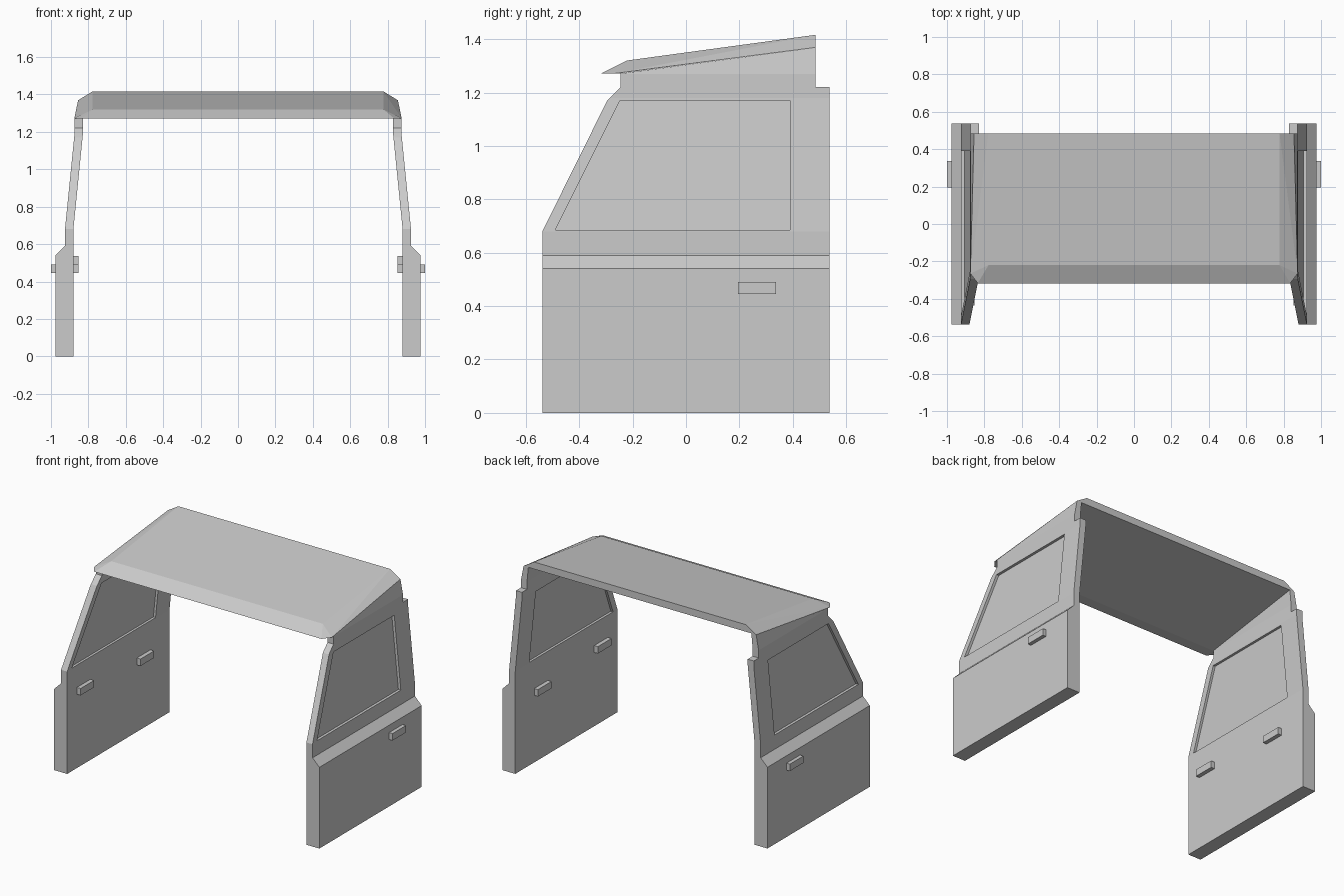
import bpy, bmesh

if "Cube" in bpy.data.objects:
    bpy.data.objects.remove(bpy.data.objects["Cube"])


def finish(name, bm):
    bmesh.ops.recalc_face_normals(bm, faces=bm.faces)
    me = bpy.data.meshes.new(name)
    bm.to_mesh(me)
    bm.free()
    ob = bpy.data.objects.new(name, me)
    bpy.context.collection.objects.link(ob)
    return ob


def loft(name, a, b):
    """Closed solid between two matching rings of points."""
    bm = bmesh.new()
    ra = [bm.verts.new(p) for p in a]
    rb = [bm.verts.new(p) for p in b]
    bm.faces.new(ra)
    bm.faces.new(rb[::-1])
    for i in range(len(ra)):
        j = (i + 1) % len(ra)
        bm.faces.new((ra[i], ra[j], rb[j], rb[i]))
    return finish(name, bm)


def side_prism(name, yz, x0, x1):
    return loft(name, [(x0, y, z) for y, z in yz], [(x1, y, z) for y, z in yz])


def box(name, x, y, z):
    return side_prism(name, [(y[0], z[0]), (y[1], z[0]), (y[1], z[1]), (y[0], z[1])], *x)


def boolean(ob, cutter, op):
    m = ob.modifiers.new("cut", 'BOOLEAN')
    m.operation, m.solver, m.object = op, 'EXACT', cutter
    bpy.context.view_layer.objects.active = ob
    bpy.ops.object.modifier_apply(modifier=m.name)
    bpy.data.objects.remove(cutter)


def mirror(ob):
    ob.modifiers.new("mirror", 'MIRROR').use_axis[0] = True


# Door: front cross-section swept along y, trimmed to the side outline
section = [(.88, 0), (.975, 0), (.975, .54), (.925, .59), (.925, .68), (.875, 1.18),
           (.874, 1.27), (.855, 1.37), (.82, 1.37), (.83, 1.27), (.83, 1.18), (.88, .68)]
outline = [(-.538, -.1), (.537, -.1), (.537, 1.22), (.485, 1.22), (.485, 1.369),
           (-.245, 1.271), (-.245, 1.22), (-.295, 1.17), (-.538, .68)]
door = loft("door", [(x, -.7, z) for x, z in section], [(x, .7, z) for x, z in section])
boolean(door, side_prism("outline_cutter", outline, .6, 1.2), 'INTERSECT')

# Window opening and leaning pane
window = [(-.49, .685), (.39, .685), (.39, 1.17), (-.247, 1.17)]
boolean(door, side_prism("window_cutter", window, .6, 1.2), 'DIFFERENCE')
pane = loft("window_pane", *[[(x - (z - .68) * .1, y, z) for y, z in window]
                             for x in (.896, .907)])

# Handles: one outside, two inside
parts = [door, pane,
         box("outer_handle", (.97, 1.0), (.195, .337), (.445, .491)),
         box("inner_handle", (.853, .885), (.195, .337), (.445, .491)),
         box("inner_pull", (.853, .885), (-.435, -.293), (.49, .536))]
for p in parts:
    mirror(p)

# Roof: faceted convex slab with chamfered edges and a flat front lip
corners = [(.835, -.317, 1.272), (.875, -.265, 1.272), (.875, -.245, 1.272),
           (.855, .485, 1.369), (.778, .485, 1.416), (.778, -.22, 1.32)]
bm = bmesh.new()
for x, y, z in corners:
    for s in (1, -1):
        bm.verts.new((s * x, y, z))
bmesh.ops.convex_hull(bm, input=bm.verts)
bmesh.ops.dissolve_limit(bm, angle_limit=.01, verts=bm.verts, edges=bm.edges)
finish("roof", bm)
